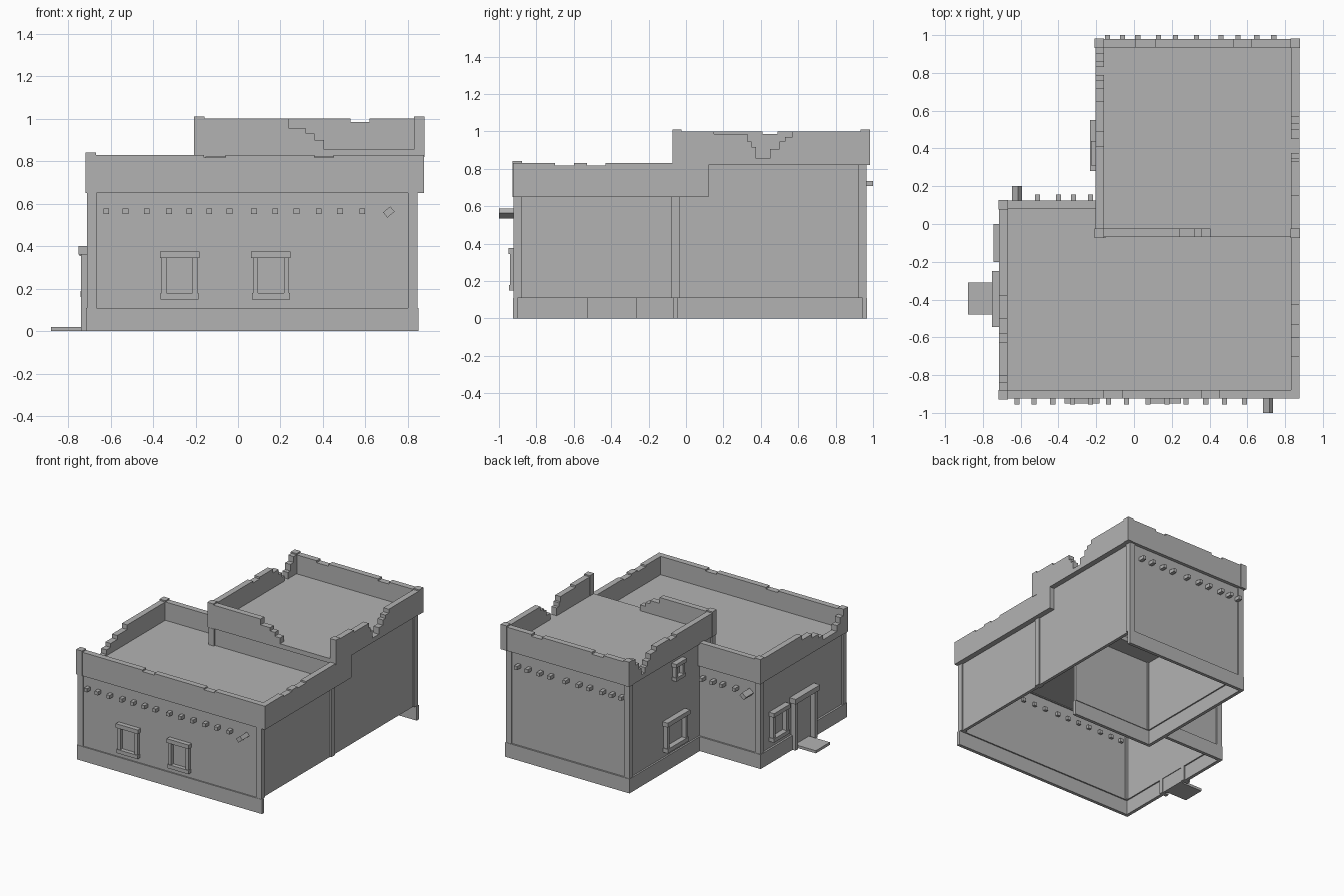
import bpy
import bmesh
from math import radians
from mathutils import Matrix, Vector

cube = bpy.data.objects.get("Cube")
if cube:
    bpy.data.objects.remove(cube)

plaster = bpy.data.materials.new("plaster grey")
plaster.use_nodes = True
GREY = (0.45, 0.45, 0.45, 1)
plaster.diffuse_color = GREY
plaster.node_tree.nodes["Principled BSDF"].inputs["Base Color"].default_value = GREY


def finish(name, bm):
    bmesh.ops.recalc_face_normals(bm, faces=bm.faces)
    mesh = bpy.data.meshes.new(name)
    bm.to_mesh(mesh)
    bm.free()
    mesh.materials.append(plaster)
    obj = bpy.data.objects.new(name, mesh)
    bpy.context.collection.objects.link(obj)
    return obj


def add_box(bm, x, y, z, turn=None):
    """Box spanning the three ranges, optionally rotated about its centre."""
    spans = (x, y, z)
    centre = Vector([sum(s) / 2 for s in spans])
    size = Matrix.Diagonal([abs(s[1] - s[0]) for s in spans] + [1])
    spin = turn if turn else Matrix.Identity(4)
    bmesh.ops.create_cube(bm, size=1, matrix=Matrix.Translation(centre) @ spin @ size)


def boxes(name, *items):
    bm = bmesh.new()
    for item in items:
        add_box(bm, *item)
    return finish(name, bm)


def parapet(name, axis, across, base, end, steps):
    """Stepped wall top: steps are (start, height) pairs along the axis."""
    outline = [(steps[0][0], base)]
    for i, (start, top) in enumerate(steps):
        stop = steps[i + 1][0] if i + 1 < len(steps) else end
        outline += [(start, top), (stop, top)]
    outline.append((end, base))
    bm = bmesh.new()
    place = (lambda u, c, z: (u, c, z)) if axis == "x" else (lambda u, c, z: (c, u, z))
    face = bm.faces.new([bm.verts.new(place(u, across[0], z)) for u, z in outline])
    new = bmesh.ops.extrude_face_region(bm, geom=[face])["geom"]
    shift = Vector(place(0, across[1] - across[0], 0))
    bmesh.ops.translate(bm, vec=shift, verts=[g for g in new if isinstance(g, bmesh.types.BMVert)])
    return finish(name, bm)


def frame(name, side, wall, u, z, depth, lip, bar, sill=True):
    """Raised surround with lintel, jambs and sill on the front or right-hand wall."""
    def piece(u0, u1, z0, z1, d):
        out = (wall + 0.02, wall - d)
        return ((u0, u1), out, (z0, z1)) if side == "front" else (out, (u0, u1), (z0, z1))
    a, b = u
    low, high = z
    head = high - bar * 1.3
    parts = [piece(a, b, head, high, depth),
             piece(a + lip, a + lip + bar, low, head, depth * 0.75),
             piece(b - lip - bar, b - lip, low, head, depth * 0.75)]
    if sill:
        parts.append(piece(a + lip / 2, b - lip / 2, low, low + bar * 1.2, depth * 0.9))
    return boxes(name, *parts)


SKIRT = 0.11
LOW, LOW_ROOF, LOW_TOP = 0.65, 0.69, 0.83
HIGH, HIGH_ROOF, HIGH_TOP = 0.82, 0.855, 1.0
EAST = (0.81, 0.834)

# Walls
boxes("low_block_walls",
      ((-0.7, 0.834), (-0.915, -0.89), (SKIRT, LOW)),
      ((-0.7, -0.68), (-0.915, 0.108), (SKIRT, LOW)),
      ((-0.7, -0.19), (0.085, 0.108), (SKIRT, LOW)),
      (EAST, (-0.915, -0.05), (SKIRT, LOW)))
boxes("high_block_walls",
      ((-0.187, 0.834), (0.93, 0.955), (SKIRT, HIGH)),
      ((-0.187, -0.165), (-0.06, 0.955), (SKIRT, HIGH)),
      (EAST, (-0.06, 0.955), (SKIRT, HIGH)),
      ((-0.187, 0.5), (-0.06, -0.04), (SKIRT, LOW)),
      ((-0.187, 0.834), (-0.06, -0.04), (LOW, HIGH)))

# Base skirts, with a gap at the doorway; the left side stays open
boxes("low_block_skirt",
      ((-0.715, 0.85), (-0.925, -0.9), (0, SKIRT)),
      ((-0.715, -0.69), (-0.925, -0.53), (0, SKIRT)),
      ((-0.715, -0.69), (-0.28, 0.12), (0, SKIRT)),
      ((-0.715, -0.19), (0.095, 0.12), (0, SKIRT)))
boxes("high_block_skirt",
      ((-0.2, 0.85), (0.943, 0.968), (0, SKIRT)),
      ((-0.2, -0.175), (-0.07, 0.968), (0, SKIRT)),
      ((-0.2, 0.5), (-0.07, -0.045), (0, SKIRT)))

# Corner pilasters
P = 0.045
boxes("low_block_pilasters", *[
    ((x, x + P), (y, y + P), (SKIRT, LOW))
    for x, y in ((-0.71, -0.923), (0.8, -0.923), (-0.71, 0.072))])
boxes("high_block_pilasters", *[
    ((x, x + P), (y, y + P), (SKIRT, HIGH))
    for x, y in ((-0.197, 0.92), (0.8, 0.92), (-0.197, -0.075))],
    ((0.8, 0.845), (-0.08, -0.035), (SKIRT, LOW)))

# Roofs
boxes("low_roof", ((-0.69, 0.85), (-0.9, 0.1), (LOW + 0.005, LOW_ROOF)))
boxes("high_roof", ((-0.18, 0.85), (-0.05, 0.96), (HIGH + 0.005, HIGH_ROOF)))

# Worn parapets of the low block
CHIP = LOW_TOP - 0.012
parapet("low_parapet_front", "x", (-0.925, -0.88), LOW, 0.875,
        [(-0.715, LOW_TOP), (-0.16, CHIP), (-0.06, LOW_TOP), (0.36, CHIP), (0.45, LOW_TOP)])
parapet("low_parapet_left", "y", (0.83, 0.875), LOW, 0.12,
        [(-0.925, LOW_TOP), (-0.7, CHIP), (-0.6, LOW_TOP), (-0.53, CHIP), (-0.43, LOW_TOP)])
parapet("low_parapet_right", "y", (-0.715, -0.67), LOW, 0.125,
        [(-0.925, LOW_TOP), (-0.88, 0.79), (-0.84, 0.745), (-0.8, 0.7), (-0.63, 0.735),
         (-0.58, 0.765), (-0.5, 0.795), (-0.38, LOW_TOP)])
parapet("low_parapet_back", "x", (0.08, 0.125), LOW, -0.19, [(-0.715, LOW_TOP)])

# Worn parapets of the high block
CHIP = HIGH_TOP - 0.015
parapet("high_parapet_front", "x", (-0.07, -0.025), HIGH, 0.875,
        [(-0.205, HIGH_TOP), (0.24, 0.955), (0.32, 0.93), (0.36, 0.9), (0.405, HIGH_ROOF)])
parapet("high_parapet_back", "x", (0.935, 0.98), HIGH, 0.875,
        [(-0.205, HIGH_TOP), (0.01, CHIP), (0.11, HIGH_TOP), (0.53, CHIP), (0.62, HIGH_TOP)])
parapet("high_parapet_left", "y", (0.83, 0.875), HIGH, 0.98,
        [(-0.07, HIGH_TOP), (0.15, CHIP), (0.33, 0.945), (0.35, 0.915), (0.375, HIGH_ROOF),
         (0.45, 0.905), (0.5, 0.945), (0.53, 0.97), (0.57, HIGH_TOP)])
parapet("high_parapet_right", "y", (-0.205, -0.16), HIGH, 0.98,
        [(-0.07, HIGH_TOP), (0.41, CHIP), (0.49, HIGH_TOP), (0.65, 0.97), (0.72, 0.93), (0.76, 0.895),
         (0.79, HIGH_ROOF), (0.83, 0.905), (0.86, 0.955), (0.9, HIGH_TOP)])
boxes("parapet_corner_posts", *[
    ((x, x + 0.05), (y, y + 0.05), (z, top + 0.01))
    for x, y, z, top in ((-0.208, -0.073, HIGH, HIGH_TOP), (0.828, -0.073, HIGH, HIGH_TOP),
                         (-0.208, 0.933, HIGH, HIGH_TOP), (0.828, 0.933, HIGH, HIGH_TOP),
                         (-0.718, -0.928, LOW, LOW_TOP), (-0.718, 0.078, LOW, LOW_TOP))])


# Roof beam ends
def beams(name, xs, y, z):
    half = 0.0135
    boxes(name, *[((x - half, x + half), y, (z - half, z + half)) for x in xs])


beams("front_beams", (-0.62, -0.53, -0.43, -0.325, -0.23, -0.135, -0.04, 0.075, 0.175, 0.275,
                      0.38, 0.48, 0.585), (-0.955, -0.87), 0.565)
beams("back_beams", (-0.14, -0.06, 0.02, 0.13, 0.22, 0.33, 0.46, 0.55, 0.65, 0.74), (0.91, 1.0), 0.72)
beams("side_court_beams", (-0.51, -0.4, -0.32, -0.23), (0.07, 0.155), 0.565)

# Tilted water spouts
tilt = Matrix.Rotation(radians(-40), 4, "Y")
boxes("front_spout", ((0.688, 0.732), (-1.0, -0.88), (0.545, 0.577), tilt))
boxes("back_spout", ((-0.642, -0.598), (0.08, 0.2), (0.545, 0.577), tilt))

# Windows and vent
for name, middle in (("front_window_right", -0.275), ("front_window_left", 0.155)):
    frame(name, "front", -0.915, (middle - 0.093, middle + 0.093), (0.15, 0.375), 0.035, 0.008, 0.024)
frame("side_window_low", "side", -0.7, (-0.2, 0), (0.16, 0.385), 0.045, 0.01, 0.024)
frame("side_window_high", "side", -0.187, (0.28, 0.55), (0.15, 0.385), 0.045, 0.012, 0.026)
frame("side_vent", "side", -0.187, (0.31, 0.44), (0.655, 0.79), 0.04, 0.012, 0.022)

# Doorway and step
frame("door_frame", "side", -0.7, (-0.545, -0.25), (0, 0.4), 0.052, 0.015, 0.03, sill=False)
boxes("door_panel", ((-0.703, -0.685), (-0.53, -0.27), (0, 0.37)))
boxes("door_step", ((-0.88, -0.7), (-0.48, -0.31), (0, 0.02)))
